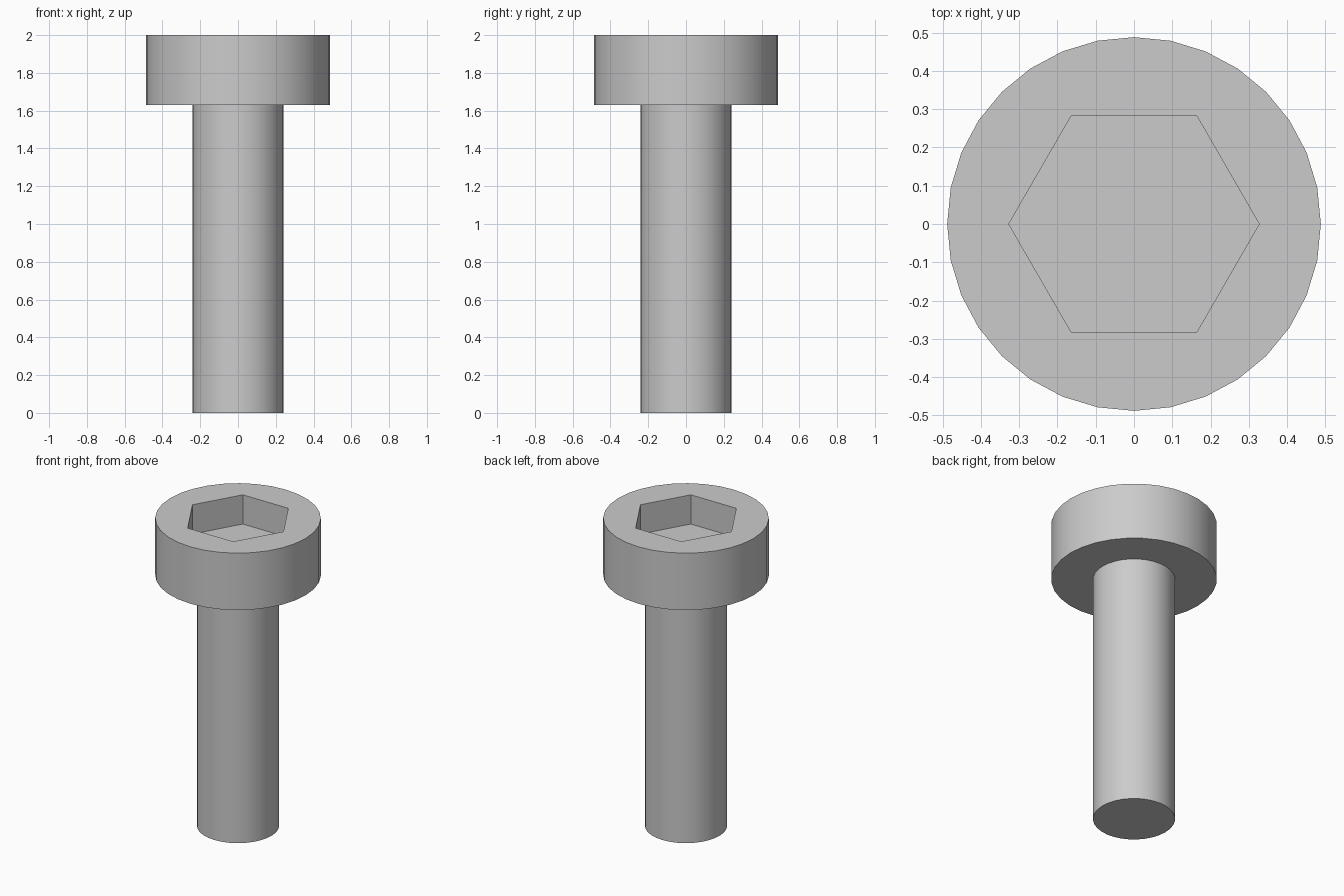
import bpy
import math

cube = bpy.data.objects.get("Cube")
if cube:
    bpy.data.objects.remove(cube, do_unlink=True)

HEIGHT = 2.0
HEAD_BOTTOM = 1.63
HEAD_RADIUS = 0.488
SHANK_RADIUS = 0.242
SOCKET_RADIUS = 0.327
SOCKET_FLOOR = 1.81

# Plain grey metal
grey = bpy.data.materials.new("grey_metal")
grey.use_nodes = True
colour = (0.6, 0.6, 0.6, 1.0)
grey.diffuse_color = colour
grey.node_tree.nodes["Principled BSDF"].inputs["Base Color"].default_value = colour


def prism(name, sides, radius, bottom, top):
    """Upright prism with a corner on the x axis."""
    bpy.ops.mesh.primitive_cylinder_add(
        vertices=sides, radius=radius, depth=top - bottom,
        location=(0, 0, (bottom + top) / 2), rotation=(0, 0, math.pi / 2))
    obj = bpy.context.object
    obj.name = obj.data.name = name
    bpy.ops.object.transform_apply(location=True, rotation=True, scale=True)
    obj.data.materials.append(grey)
    return obj


def select(obj):
    bpy.ops.object.select_all(action='DESELECT')
    obj.select_set(True)
    bpy.context.view_layer.objects.active = obj


# Round shank, running a little way up into the head
shank = prism("shank", 32, SHANK_RADIUS, 0, HEAD_BOTTOM + 0.03)

# Cylindrical head with a hexagonal key socket
head = prism("head", 32, HEAD_RADIUS, HEAD_BOTTOM, HEIGHT)
cutter = prism("socket_cutter", 6, SOCKET_RADIUS, SOCKET_FLOOR, HEIGHT + 0.1)
cutter.hide_render = True
cut = head.modifiers.new("socket", 'BOOLEAN')
cut.operation = 'DIFFERENCE'
cut.solver = 'EXACT'
cut.object = cutter
select(head)
bpy.ops.object.modifier_apply(modifier=cut.name)
bpy.data.objects.remove(cutter, do_unlink=True)

# Smooth round sides, crisp rims and socket corners
for part in (shank, head):
    select(part)
    bpy.ops.object.shade_smooth_by_angle(angle=math.radians(30))
